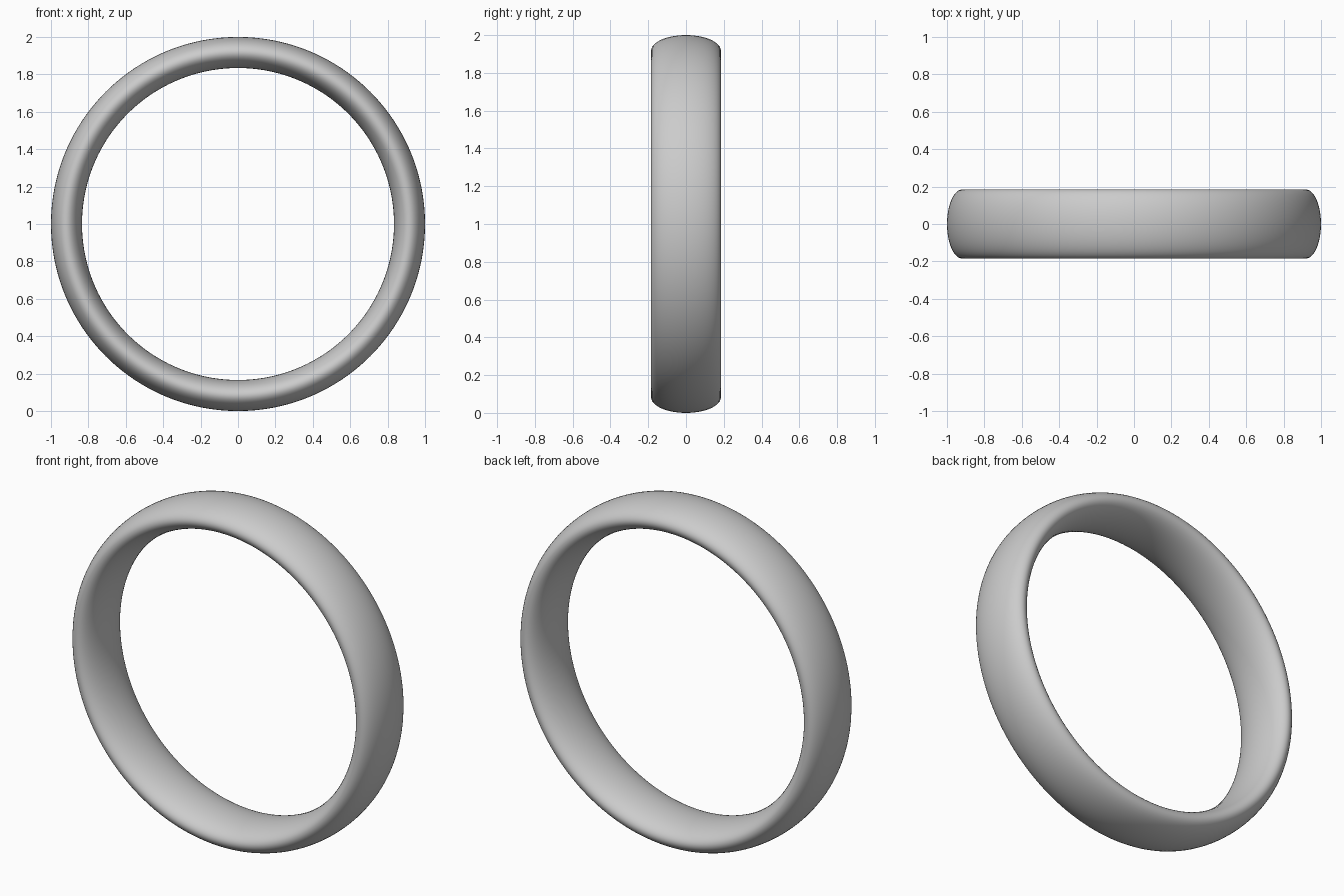
import bpy
import math

if "Cube" in bpy.data.objects:
    bpy.data.objects.remove(bpy.data.objects["Cube"])

# Ring band: a torus standing upright, stretched along its axis to an oval section
MAJOR, MINOR, HALF_WIDTH = 0.917, 0.083, 0.185

bpy.ops.mesh.primitive_torus_add(
    major_radius=MAJOR, minor_radius=MINOR,
    major_segments=192, minor_segments=48,
    location=(0, 0, 1), rotation=(math.radians(90), 0, 0))
ring = bpy.context.object
ring.name = "ring_band"
ring.scale = (1, 1, HALF_WIDTH / MINOR)
bpy.ops.object.transform_apply(location=False, rotation=True, scale=True)
bpy.ops.object.shade_smooth()
